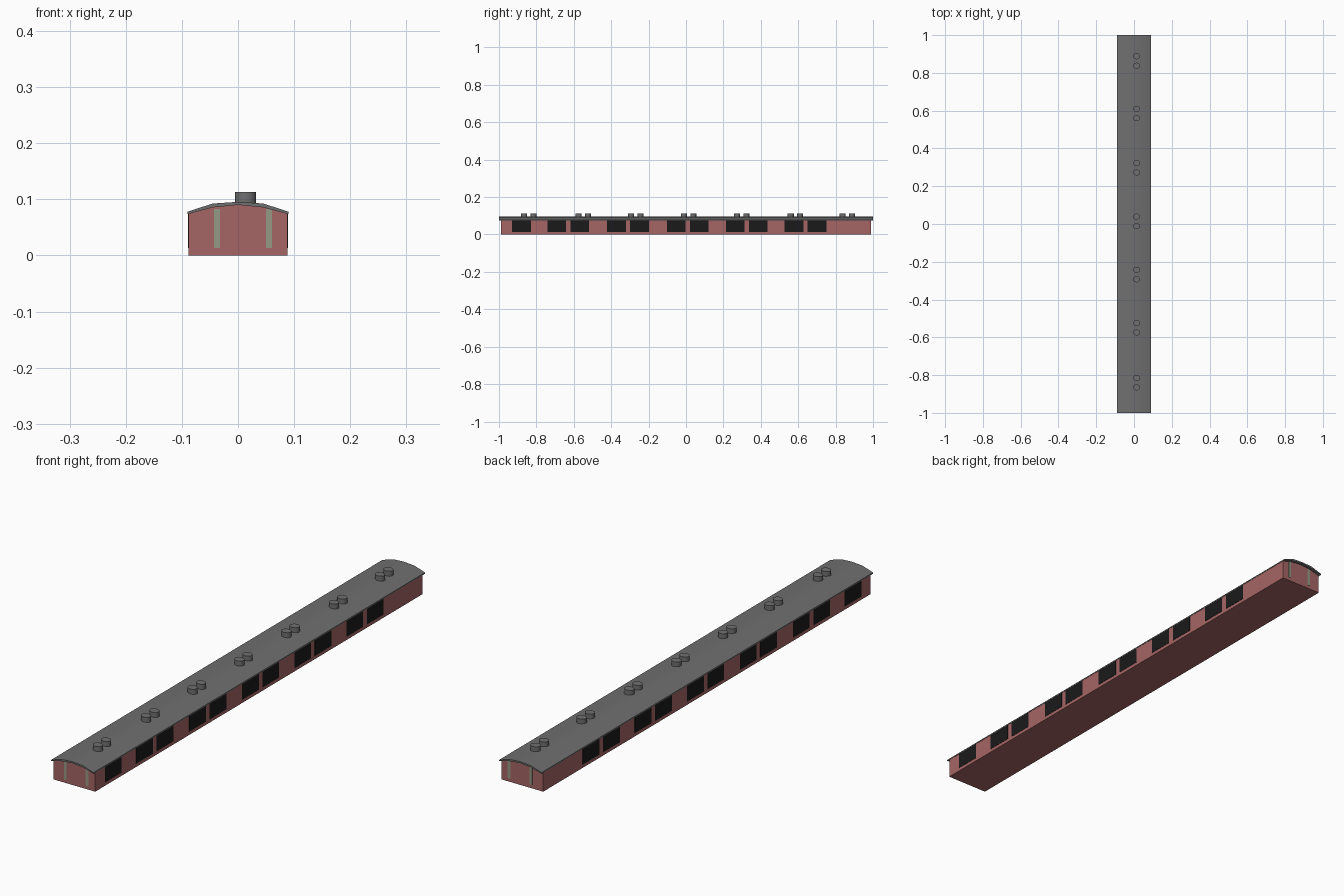
import bpy, bmesh, math

if "Cube" in bpy.data.objects:
    bpy.data.objects.remove(bpy.data.objects["Cube"])


def material(name, rgb):
    m = bpy.data.materials.new(name)
    m.diffuse_color = (*rgb, 1)
    m.use_nodes = True
    m.node_tree.nodes["Principled BSDF"].inputs["Base Color"].default_value = m.diffuse_color
    return m


BRICK = material("brick", (0.38, 0.13, 0.13))
ROOF = material("roof_grey", (0.16, 0.16, 0.16))
GLASS = material("dark_glass", (0.01, 0.01, 0.01))
STRIPE = material("pale_stripe", (0.30, 0.32, 0.23))


def finish(bm, name, mat, smooth=False):
    bmesh.ops.recalc_face_normals(bm, faces=bm.faces)
    me = bpy.data.meshes.new(name)
    bm.to_mesh(me)
    bm.free()
    me.materials.append(mat)
    ob = bpy.data.objects.new(name, me)
    bpy.context.collection.objects.link(ob)
    if smooth:
        bpy.context.view_layer.objects.active = ob
        ob.select_set(True)
        bpy.ops.object.shade_smooth_by_angle(angle=math.radians(30))
        ob.select_set(False)
    return ob


def extrude_profile(name, pts, y0, y1, mat, smooth=False):
    bm = bmesh.new()
    face = bm.faces.new([bm.verts.new((x, y0, z)) for x, z in pts])
    ext = bmesh.ops.extrude_face_region(bm, geom=[face])
    verts = [g for g in ext["geom"] if isinstance(g, bmesh.types.BMVert)]
    bmesh.ops.translate(bm, vec=(0, y1 - y0, 0), verts=verts)
    return finish(bm, name, mat, smooth)


def box(name, lo, hi, mat):
    bm = bmesh.new()
    bmesh.ops.create_cube(bm, size=1)
    for v in bm.verts:
        v.co = [(a + b) / 2 + c * (b - a) for a, b, c in zip(lo, hi, v.co)]
    return finish(bm, name, mat)


# Arched roof sheet and the walls that meet its underside
upper = [(-0.09, 0.078), (-0.045, 0.0925), (0, 0.0955), (0.045, 0.0925), (0.09, 0.078)]
lower = [(-0.09, 0.0735), (-0.045, 0.0855), (0, 0.09), (0.045, 0.0855), (0.09, 0.0735)]
extrude_profile("roof", upper + lower[::-1], -1.0, 1.0, ROOF, True)
walls = [(-0.0885, 0)] + [(x * 0.983, z + 0.001) for x, z in lower] + [(0.0885, 0)]
extrude_profile("walls", walls, -0.988, 0.988, BRICK)

# Windows along both long sides: one single, then five pairs
window_y = [-0.88]
for c in (-0.63, -0.31, 0.009, 0.325, 0.639):
    window_y += [c - 0.0615, c + 0.0615]
for side in (-1, 1):
    for y in window_y:
        xs = sorted((side * 0.085, side * 0.0895))
        box("window", (xs[0], y - 0.05, 0.013), (xs[1], y + 0.05, 0.0735), GLASS)

# Narrow upright panels on both end walls
for end in (-1, 1):
    for x in (-0.0375, 0.055):
        ys = sorted((end * 0.985, end * 0.9895))
        box("end_panel", (x - 0.0055, ys[0], 0.013), (x + 0.0055, ys[1], 0.083), STRIPE)

# Pairs of round roof vents
for c in (-0.84, -0.549, -0.268, 0.014, 0.298, 0.585, 0.863):
    for y in (c - 0.025, c + 0.025):
        bm = bmesh.new()
        bmesh.ops.create_cone(bm, cap_ends=True, segments=16, radius1=0.0185,
                              radius2=0.0185, depth=0.024)
        bmesh.ops.scale(bm, vec=(1, 0.87, 1), verts=bm.verts)
        bmesh.ops.translate(bm, vec=(0.0135, y, 0.101), verts=bm.verts)
        finish(bm, "roof_vent", ROOF, True)
